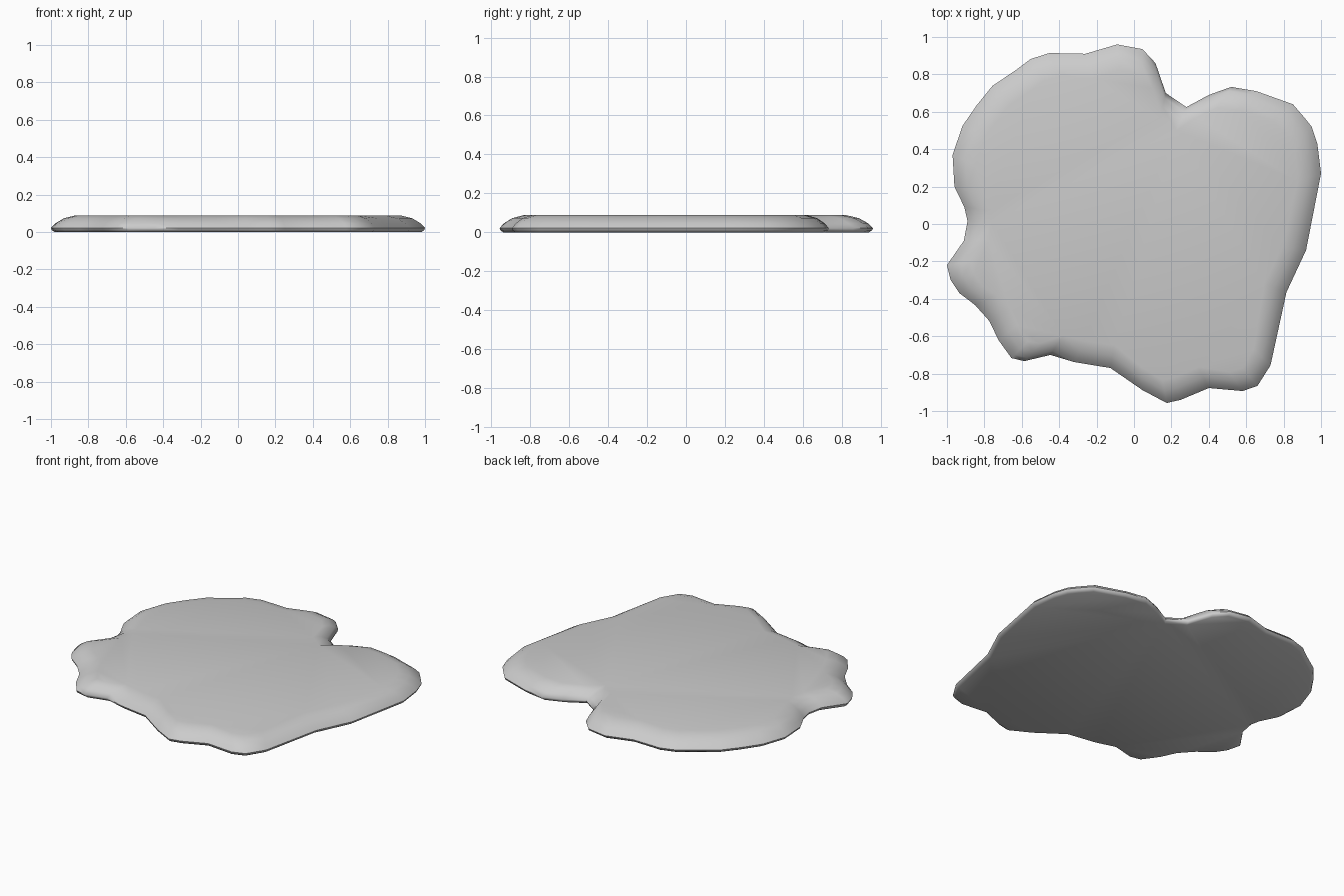
import bpy, bmesh
from mathutils import Vector

if "Cube" in bpy.data.objects:
    bpy.data.objects.remove(bpy.data.objects["Cube"])

# Outline of the puddle seen from above (clockwise)
outline = [
    (-.09, .96), (.045, .935), (.115, .86), (.17, .70), (.28, .625), (.40, .69),
    (.52, .733), (.655, .71), (.85, .64), (.91, .57), (.95, .52), (.98, .43),
    (1.0, .27), (.92, -.14), (.815, -.365), (.73, -.755), (.66, -.866),
    (.58, -.893), (.40, -.877), (.25, -.94), (.175, -.957), (.045, -.888),
    (-.126, -.77), (-.32, -.738), (-.447, -.70), (-.586, -.733), (-.655, -.717),
    (-.725, -.62), (-.773, -.519), (-.85, -.433), (-.933, -.37), (-.98, -.30),
    (-1.0, -.22), (-.91, -.09), (-.89, .015), (-.907, .09), (-.96, .20),
    (-.97, .37), (-.917, .524), (-.84, .636), (-.757, .738), (-.623, .829),
    (-.553, .882), (-.452, .914), (-.26, .91)]

# Rounded rim profile: (inward offset, height)
rim = [(.02, 0), (.005, .01), (0, .022), (.025, .047), (.07, .073), (.13, .088)]

bm = bmesh.new()
rings = []
for inset, z in rim:
    ring = []
    for x, y in outline:
        p = Vector((x, y))
        p -= p.normalized() * inset
        ring.append(bm.verts.new((p.x, p.y - inset * .05, z)))
    rings.append(ring)

# Side bands
n = len(outline)
for lo, hi in zip(rings, rings[1:]):
    for i in range(n):
        j = (i + 1) % n
        bm.faces.new((lo[i], lo[j], hi[j], hi[i]))

# Flat top and underside
caps = [bm.faces.new(rings[0]), bm.faces.new(rings[-1])]
bmesh.ops.triangulate(bm, faces=caps)
bmesh.ops.recalc_face_normals(bm, faces=bm.faces)

mesh = bpy.data.meshes.new("puddle")
bm.to_mesh(mesh)
bm.free()
puddle = bpy.data.objects.new("puddle", mesh)
bpy.context.collection.objects.link(puddle)

# Smooth rim, crisp underside edge
bpy.context.view_layer.objects.active = puddle
puddle.select_set(True)
bpy.ops.object.shade_smooth_by_angle(angle=.9)
